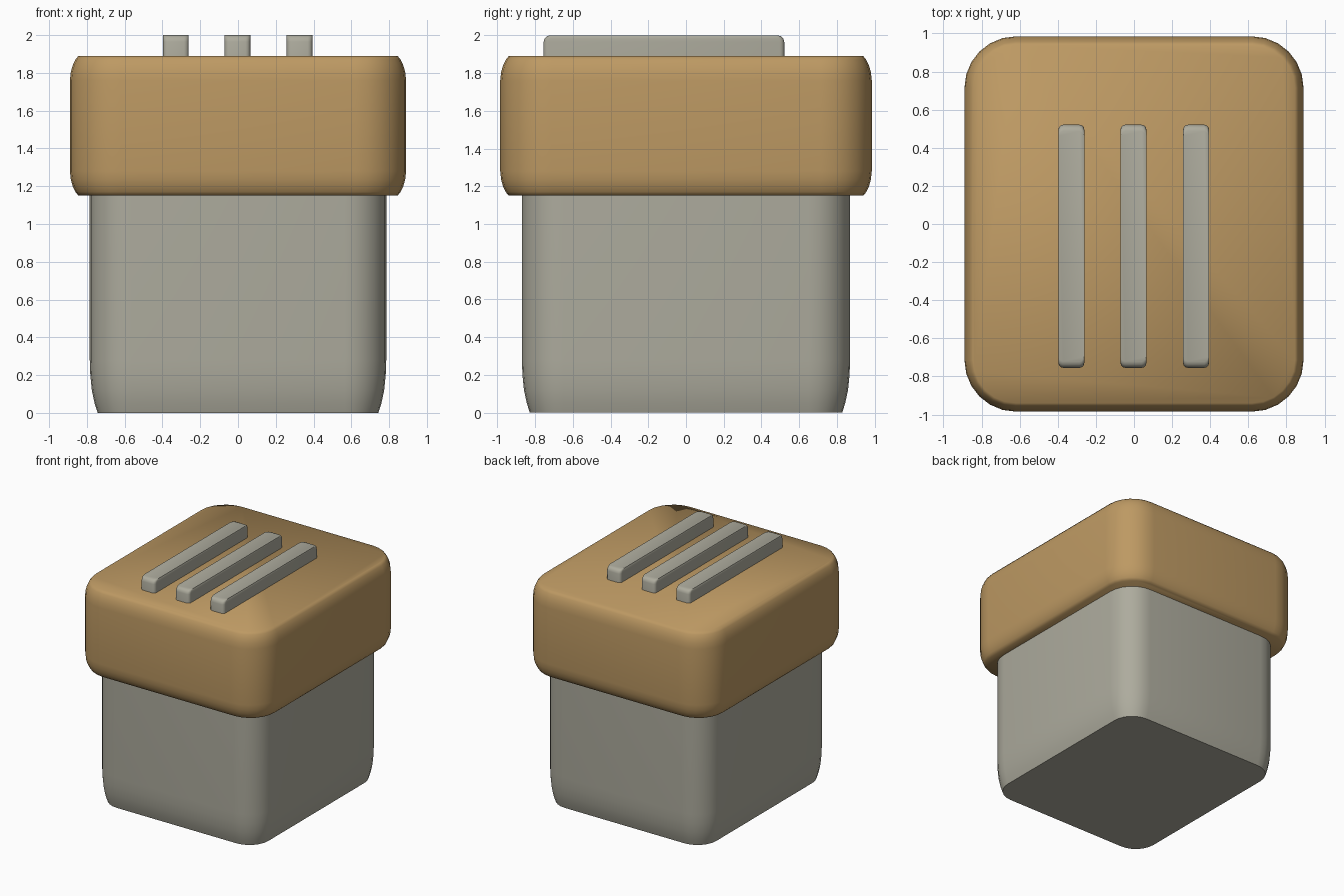
import bpy, bmesh
from math import sin, cos, pi, radians

cube = bpy.data.objects.get("Cube")
if cube:
    bpy.data.objects.remove(cube, do_unlink=True)


def material(name, rgb):
    mat = bpy.data.materials.new(name)
    mat.use_nodes = True
    mat.diffuse_color = (*rgb, 1)
    mat.node_tree.nodes["Principled BSDF"].inputs["Base Color"].default_value = (*rgb, 1)
    return mat


tan = material("warm tan", (0.51, 0.32, 0.125))
grey = material("stone grey", (0.42, 0.41, 0.34))


def ring(hx, hy, radius, steps):
    """Points of a rounded rectangle, anticlockwise."""
    pts = []
    for corner, (sx, sy) in enumerate([(1, 1), (-1, 1), (-1, -1), (1, -1)]):
        for i in range(steps + 1):
            a = (corner + i / steps) * pi / 2
            pts.append((sx * (hx - radius) + radius * cos(a),
                        sy * (hy - radius) + radius * sin(a)))
    return pts


def loft(name, hx, hy, radius, steps, levels, mat, angle, centre=(0, 0)):
    """Stack rounded rectangles; each level is (z, x inset, y inset)."""
    bm = bmesh.new()
    rings = [[bm.verts.new((x + centre[0], y + centre[1], z))
              for x, y in ring(hx - ix, hy - iy, radius - min(ix, iy), steps)]
             for z, ix, iy in levels]
    for low, high in zip(rings, rings[1:]):
        for i in range(len(low)):
            j = (i + 1) % len(low)
            bm.faces.new((low[i], low[j], high[j], high[i]))
    bm.faces.new(rings[0][::-1])
    bm.faces.new(rings[-1])
    mesh = bpy.data.meshes.new(name)
    bm.to_mesh(mesh)
    bm.free()
    mesh.materials.append(mat)
    obj = bpy.data.objects.new(name, mesh)
    bpy.context.collection.objects.link(obj)
    bpy.ops.object.select_all(action='DESELECT')
    obj.select_set(True)
    bpy.context.view_layer.objects.active = obj
    bpy.ops.object.shade_smooth_by_angle(angle=radians(angle))


# Container body, tapering softly to a flat base
body_levels = [(z, i, i) for z, i in
               [(0, .042), (.05, .026), (.12, .011), (.2, .003), (.28, 0), (1.2, 0)]]
loft("body", .785, .87, .22, 6, body_levels, grey, 40)

# Overhanging lid, rounded at top and bottom
edge = [(0, .045), (.02, .029), (.05, .015), (.085, .005), (.13, 0)]
lid_levels = [(1.15 + d, i, i) for d, i in edge]
lid_levels += [(1.89 - d, i, i) for d, i in reversed(edge)]
loft("lid", .89, .985, .27, 6, lid_levels, tan, 65)

# Three raised ribs, rounded at their ends
rib_levels = [(1.84, 0, 0), (1.965, 0, 0), (1.982, 0, .005), (1.995, 0, .017), (2, 0, .034)]
for side, x in [("right", -.329), ("middle", -.003), ("left", .326)]:
    loft(side + "_rib", .068, .638, .025, 3, rib_levels, grey, 40, (x, -.117))
